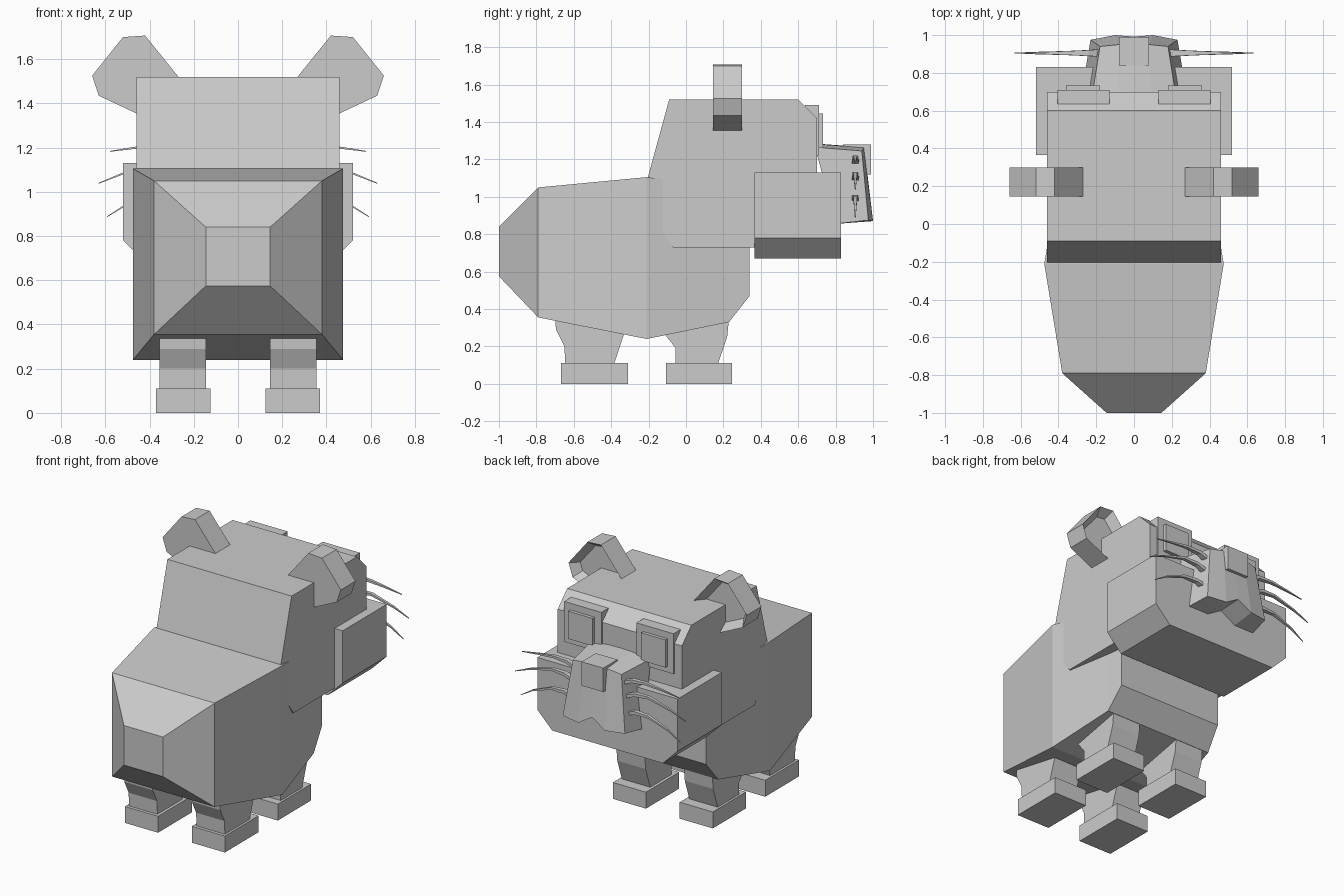
import bpy, bmesh
from mathutils import Vector

if "Cube" in bpy.data.objects:
    bpy.data.objects.remove(bpy.data.objects["Cube"])

grey = bpy.data.materials.new("light grey")
grey.diffuse_color = (0.6, 0.6, 0.6, 1)
grey.use_nodes = True
grey.node_tree.nodes["Principled BSDF"].inputs["Base Color"].default_value = grey.diffuse_color


def finish(name, bm):
    bmesh.ops.recalc_face_normals(bm, faces=bm.faces[:])
    me = bpy.data.meshes.new(name)
    bm.to_mesh(me)
    bm.free()
    me.materials.append(grey)
    ob = bpy.data.objects.new(name, me)
    bpy.context.collection.objects.link(ob)
    return ob


def loft(name, rings):
    """Skin a list of equal-length point rings and cap both ends."""
    bm = bmesh.new()
    vs = [[bm.verts.new(p) for p in r] for r in rings]
    n = len(rings[0])
    for a, b in zip(vs, vs[1:]):
        for i in range(n):
            j = (i + 1) % n
            bm.faces.new((a[i], a[j], b[j], b[i]))
    bm.faces.new(vs[0])
    bm.faces.new(vs[-1])
    return finish(name, bm)


def box(name, x0, x1, y0, y1, z0, z1):
    return loft(name, [[(x0, y0, z), (x1, y0, z), (x1, y1, z), (x0, y1, z)] for z in (z0, z1)])


def prism_x(name, prof, x0, x1):
    return loft(name, [[(x, y, z) for y, z in prof] for x in (x0, x1)])


def prism_y(name, prof, y0, y1):
    return loft(name, [[(x, y, z) for x, z in prof] for y in (y0, y1)])


# Body: rectangular sections along y (y, half width, bottom, top)
body = [(-1, .145, .575, .84), (-.79, .38, .355, 1.05), (-.21, .475, .24, 1.105),
        (.23, .40, .33, 1.05), (.34, .385, .47, 1.0)]
loft("body", [[(-w, y, b), (w, y, b), (w, y, t), (-w, y, t)] for y, w, b, t in body])

# Head and wide jaw
prism_x("head", [(-.205, 1.10), (-.09, 1.52), (.60, 1.52), (.70, 1.42),
                 (.70, .73), (-.07, .73), (-.12, .80)], -.46, .46)
prism_y("jaw", [(-.52, 1.13), (-.52, .78), (-.41, .67), (.41, .67), (.52, .78), (.52, 1.13)],
        .365, .83)

# Muzzle with two lower lobes: rows of five points across, back to front
bottom_front = [(-.23, .975, .875), (-.10, 1.0, .87), (0, .992, .93), (.10, 1.0, .87), (.23, .975, .875)]
top_front = [(-.18, .94, 1.245), (-.08, .95, 1.262), (0, .953, 1.265), (.08, .95, 1.262), (.18, .94, 1.245)]
bottom_back = [(-.26, .80, .855), (-.11, .80, .855), (0, .80, .92), (.11, .80, .855), (.26, .80, .855)]
top_back = [(-.22, .69, 1.265), (-.09, .69, 1.283), (0, .69, 1.285), (.09, .69, 1.283), (.22, .69, 1.265)]
loft("muzzle", [list(r) for r in zip(bottom_front, top_front, top_back, bottom_back)])
box("nose", -.08, .08, .84, .99, 1.12, 1.28)

# Leg side profiles and foot extents
legs = {
    "front": ([(-.11, .40), (-.11, .26), (-.055, .19), (-.055, .09), (.165, .09), (.22, .25), (.235, .40)],
              (-.107, .245)),
    "back": ([(-.70, .345), (-.695, .29), (-.65, .20), (-.645, .09), (-.39, .09), (-.335, .255), (-.31, .345)],
             (-.667, -.31)),
}
# Whisker paths (x, z)
whiskers = [[(.17, 1.18), (.24, 1.207), (.34, 1.213), (.46, 1.20), (.58, 1.183)],
            [(.18, 1.09), (.26, 1.12), (.36, 1.125), (.52, 1.083), (.632, 1.038)],
            [(.18, .975), (.26, 1.0), (.36, .997), (.50, .945), (.592, .888)]]
ear = [(.42, 1.707), (.52, 1.70), (.66, 1.525), (.63, 1.435), (.46, 1.355), (.31, 1.38), (.265, 1.515)]

for s, side in ((-1, "left"), (1, "right")):
    for k, (prof, (y0, y1)) in legs.items():
        prism_x(f"{k}_leg_{side}", prof, s * .145, s * .355)
        box(f"{k}_foot_{side}", s * .125, s * .37, y0, y1, 0, .11)

    # Eye frame and raised eye plate
    box(f"eye_frame_{side}", s * .13, s * .405, .635, .71, 1.22, 1.49)
    box(f"eye_{side}", s * .18, s * .36, .70, .732, 1.26, 1.445)

    # Ear with hollowed face towards the muzzle
    ob = prism_y(f"ear_{side}", [(s * x, z) for x, z in ear], .145, .30)
    bm = bmesh.new()
    bm.from_mesh(ob.data)
    bm.normal_update()
    face = max(bm.faces, key=lambda f: f.normal.y)
    bmesh.ops.inset_region(bm, faces=[face], thickness=.045)
    bmesh.ops.translate(bm, verts=face.verts[:], vec=Vector((0, -.06, 0)))
    bm.to_mesh(ob.data)
    bm.free()

    # Tapered whiskers
    for i, path in enumerate(whiskers):
        rings = []
        for j, (x, z) in enumerate(path):
            k = 1 - j / (len(path) - 1)
            a, b = .002 + .018 * k, .002 + .011 * k
            rings.append([(s * x, .905 - a, z - b), (s * x, .905 + a, z - b),
                          (s * x, .905 + a, z + b), (s * x, .905 - a, z + b)])
        loft(f"whisker_{side}_{i + 1}", rings)
